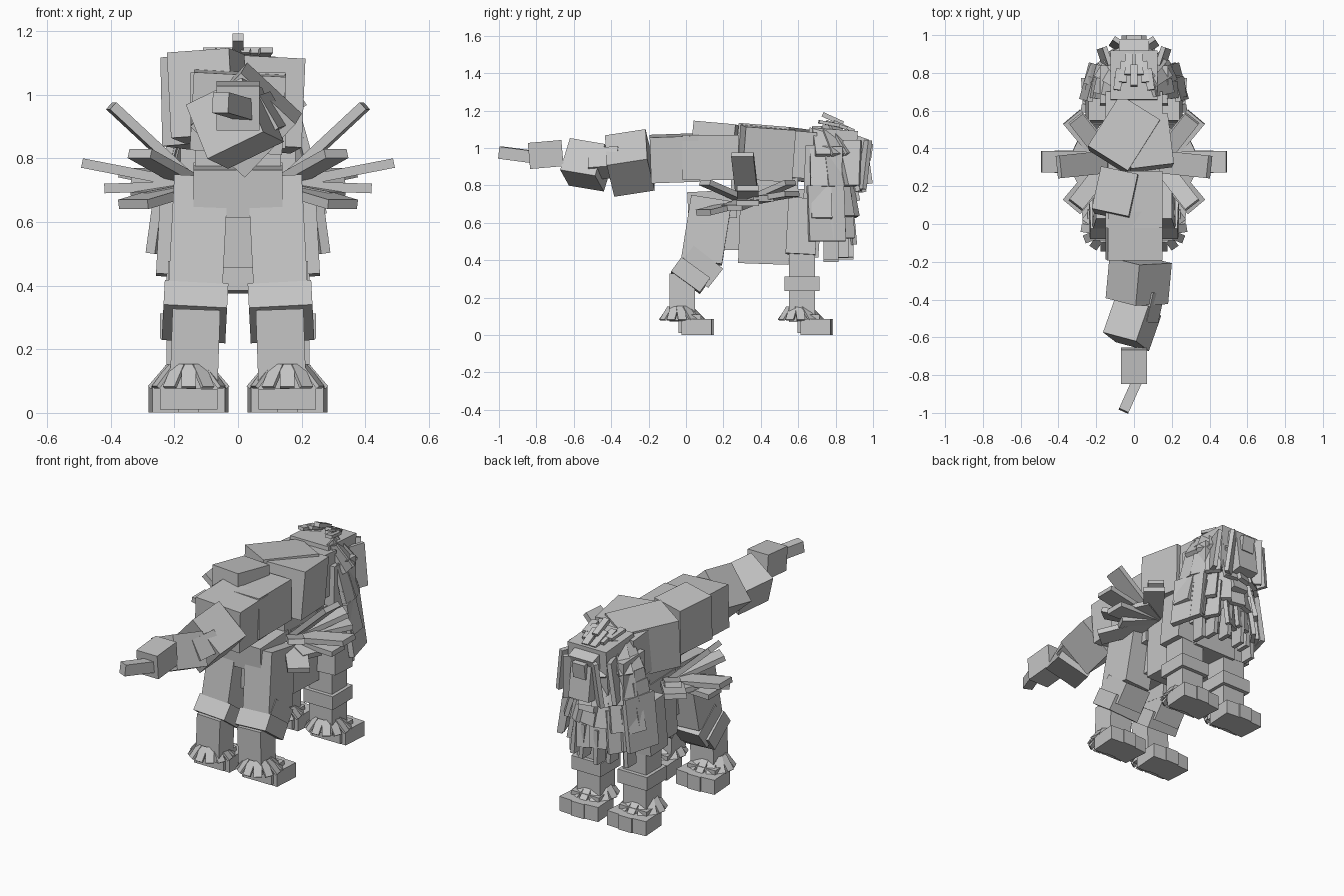
import bpy, math, random
from mathutils import Vector, Euler

random.seed(4)
cube = bpy.data.objects.get("Cube")
if cube:
    bpy.data.objects.remove(cube, do_unlink=True)

shade = .56
stone = bpy.data.materials.new("pale stone grey")
stone.use_nodes = True
stone.diffuse_color = (shade, shade, shade, 1)
shader = stone.node_tree.nodes["Principled BSDF"]
shader.inputs["Base Color"].default_value = stone.diffuse_color


def block(name, location, size, rotation):
    """Add one cuboid of the given size and orientation."""
    bpy.ops.mesh.primitive_cube_add(size=1, location=location)
    part = bpy.context.object
    part.name = name
    part.scale = size
    part.rotation_euler = rotation
    part.data.materials.append(stone)


def box(name, size, y, z, x=0, pitch=0, roll=0, yaw=0):
    """Cuboid turned by angles in degrees; centred on x unless told otherwise."""
    angles = [math.radians(angle) for angle in (pitch, roll, yaw)]
    block(name, (x, y, z), size, Euler(angles))


def plate(name, start, end, width, thickness=.025):
    """Slab running from start to end, its flat side facing up or outward."""
    start, end = Vector(start), Vector(end)
    along = end - start
    turn = along.to_track_quat('Y', 'Z').to_euler()
    block(name, (start + end) / 2, (width, along.length, thickness), turn)


# Tail and back: a chain of twisted blocks
plate("tail_tip", (-.055, -.99, .975), (.03, -.8, .95), width=.055, thickness=.065)
box("tail_end_block", (.135, .18, .14), y=-.75, z=.965, pitch=5)
box("tail_outer_block", (.2, .2, .19), y=-.53, z=.91, x=-.01, pitch=-10, roll=-25, yaw=-15)
box("tail_link", (.13, .16, .12), y=-.43, z=.92, x=.06, pitch=5, roll=-30, yaw=-15)
box("tail_inner_block", (.235, .22, .235), y=-.3, z=.92, x=.025, pitch=12, roll=43, yaw=3)
box("tail_root", (.29, .26, .245), y=-.06, z=.945, pitch=2, roll=3)
box("rump_block", (.3, .3, .24), y=.13, z=.95)
box("rump_plate", (.2, .23, .27), y=.16, z=.995, x=-.095, pitch=-5, roll=-4, yaw=-12)
box("back_block_right", (.23, .27, .28), y=.43, z=.97, x=.075, pitch=-4, roll=3, yaw=7)
box("back_block_left", (.25, .32, .28), y=.47, z=.975, x=-.05, pitch=-4, roll=-4, yaw=-32)
box("neck_block", (.3, .18, .25), y=.6, z=.965, pitch=-5)

# Torso
box("belly", (.28, .27, .38), y=.42, z=.57, pitch=-2)
box("hips", (.28, .26, .15), y=.14, z=.695, pitch=3)
box("groin", (.2, .22, .25), y=.2, z=.58)
box("torso_top", (.27, .36, .12), y=.42, z=.78)
box("chest", (.28, .2, .36), y=.62, z=.6, pitch=-4)


def foot(name, x, y):
    """Three toes, a heel and a ring of tufts flaring around the ankle."""
    for toe in (-1, 0, 1):
        box(name + "_toe", (.084, .16, .085), x=x + toe * .078,
            y=y + .1 - abs(toe) * .01, z=.043, yaw=-toe * 4)
    box(name + "_heel", (.18, .12, .1), x=x, y=y + .05, z=.06)
    ankle = Vector((x, y, .15))
    tufts = 12
    for tuft in range(tufts):
        angle = math.tau * tuft / tufts
        outward = Vector((math.cos(angle), math.sin(angle), 0))
        drop = Vector((0, .01, -.07))
        plate(name + "_tuft", ankle + outward * .06,
              ankle + outward * .12 + drop, width=.045, thickness=.012)


for side, sign in (("left", 1), ("right", -1)):
    # Rear leg
    leg_x = sign * .135
    box(side + "_thigh", (.17, .22, .34), x=sign * .125, y=.11, z=.56,
        pitch=-9, roll=sign * -3)
    box(side + "_upper_hock", (.17, .2, .13), x=leg_x, y=.08, z=.365, pitch=-38)
    box(side + "_hock_band", (.2, .19, .095), x=leg_x, y=.025, z=.318,
        pitch=-36, roll=sign * -3)
    box(side + "_rear_shank", (.15, .135, .25), x=leg_x, y=-.02, z=.2, roll=sign * -2)
    foot(side + "_rear_foot", x=sign * .155, y=-.03)

    # Front leg
    leg_x = sign * .15
    box(side + "_shoulder", (.15, .16, .3), x=sign * .175, y=.62, z=.58,
        pitch=-3, roll=sign * -3)
    box(side + "_front_leg", (.15, .14, .42), x=leg_x, y=.62, z=.28)
    box(side + "_front_band", (.19, .185, .078), x=leg_x, y=.62, z=.273)
    foot(side + "_front_foot", x=sign * .155, y=.605)

    # Wing: a low fan of slabs, a raised pair, and two long slabs over the middle
    def wing_slab(sweep, reach, lift, width):
        angle = math.radians(sweep)
        root = Vector((sign * .13, .33, .715))
        tip = Vector((sign * math.cos(angle), math.sin(angle), 0)) * reach
        plate(side + "_wing_slab", root, root + tip + Vector((0, 0, lift)),
              width, thickness=.03)

    for sweep, reach in ((-50, .31), (-25, .2), (0, .29), (25, .2), (50, .31)):
        wing_slab(sweep, reach, lift=sweep * .001 - .01, width=.12)
    for sweep in (-52, 52):
        wing_slab(sweep, reach=.29, lift=.1, width=.09)
    wing_slab(sweep=-6, reach=.27, lift=.25, width=.12)
    wing_slab(sweep=0, reach=.36, lift=.07, width=.115)

    # Face panels beside the muzzle, and tufts over the brow
    plate(side + "_cheek", (sign * .07, .96, 1.04), (sign * .09, .93, .78), width=.09)
    plate(side + "_temple", (sign * .14, .89, 1.04), (sign * .17, .88, .8), width=.1)
    for row in range(3):
        spread = sign * (row + 1) * .025
        back = .9 - row * .04
        plate(side + "_brow_tuft", (spread, back, 1.09 + row * .015),
              (spread * 1.2, back - .11, 1.14), width=.04, thickness=.018)

    # Broad panels on the flanks of the mane
    box(side + "_mane_panel", (.03, .2, .3), x=sign * .23, y=.75, z=.65,
        roll=sign * -8, yaw=sign * 15)

# Head
box("skull", (.25, .26, .26), y=.78, z=.97, pitch=-4)
box("brow", (.16, .14, .08), y=.9, z=1.03, pitch=-20)
box("muzzle", (.13, .15, .2), y=.91, z=.9, pitch=8)
box("nose", (.08, .04, .09), y=.975, z=.98, pitch=-8)
box("chin", (.1, .08, .12), y=.88, z=.77, pitch=12)
plate("crest", (0, .84, 1.13), (0, .73, 1.18), width=.035)


def mane_ring(top, top_radius, bottom, bottom_radius, depth, sweep, count, width):
    """Overlapping slabs hanging in an arc around the front of the mane."""
    for slab in range(count):
        angle = math.radians(sweep * (2 * slab / (count - 1) - 1))
        outward = Vector((math.sin(angle), math.cos(angle) * depth, 0))
        jitter = random.uniform(-.02, .02)
        centre = Vector((0, .69, jitter))
        start = centre + outward * top_radius + Vector((0, 0, top))
        end = centre + outward * bottom_radius + Vector((jitter, 0, bottom))
        plate("mane_slab", start, end, width)


# Mane: a core under rings of slabs, from crown to beard
box("mane_core", (.36, .2, .48), y=.73, z=.77, pitch=-2)
mane_ring(1.1, .1, bottom=.95, bottom_radius=.19, depth=1.3,
          sweep=80, count=9, width=.08)
mane_ring(1, .16, bottom=.78, bottom_radius=.21, depth=1.2,
          sweep=85, count=9, width=.09)
mane_ring(.86, .2, bottom=.62, bottom_radius=.26, depth=.8,
          sweep=80, count=9, width=.11)
mane_ring(.74, .23, bottom=.5, bottom_radius=.26, depth=.75,
          sweep=75, count=8, width=.1)
mane_ring(.6, .2, bottom=.4, bottom_radius=.2, depth=.85,
          sweep=60, count=6, width=.08)
